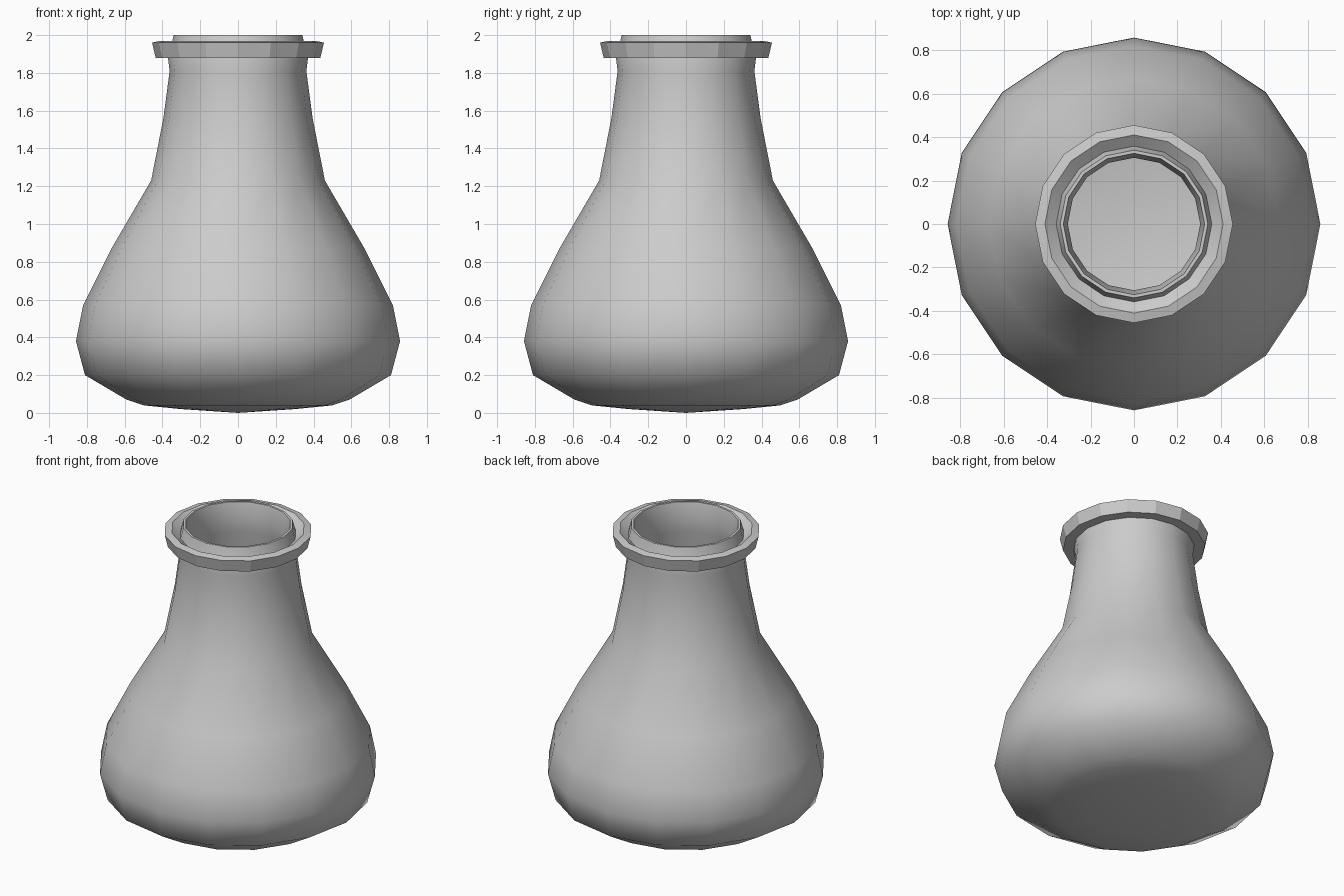
import bpy, bmesh, math

if "Cube" in bpy.data.objects:
    bpy.data.objects.remove(bpy.data.objects["Cube"])


def lathe(name, profile, sides=16, closed=False, x=0.0, angle=30):
    """Spin an (r, z) profile round the z axis; r = 0 makes a pole."""
    bm = bmesh.new()
    rings = []
    for r, z in profile:
        if r == 0:
            rings.append([bm.verts.new((0, 0, z))] * sides)
        else:
            rings.append([bm.verts.new((r * math.cos(math.tau * i / sides),
                                        r * math.sin(math.tau * i / sides), z))
                          for i in range(sides)])
    pairs = list(zip(rings, rings[1:]))
    if closed:
        pairs.append((rings[-1], rings[0]))
    for a, b in pairs:
        for i in range(sides):
            j = (i + 1) % sides
            corners = list(dict.fromkeys((a[i], a[j], b[j], b[i])))
            bm.faces.new(corners)
    mesh = bpy.data.meshes.new(name)
    bm.to_mesh(mesh)
    bm.free()
    obj = bpy.data.objects.new(name, mesh)
    bpy.context.collection.objects.link(obj)
    obj.location.x = x
    bpy.ops.object.select_all(action='DESELECT')
    obj.select_set(True)
    bpy.context.view_layer.objects.active = obj
    bpy.ops.object.shade_smooth_by_angle(angle=math.radians(angle))
    return obj


# Flask shell: outer wall, raised lip, then inner wall down to the inner floor
lathe("flask_body", [
    (0, 0.0), (0.30, 0.02), (0.50, 0.04), (0.59, 0.07), (0.81, 0.20),
    (0.858, 0.38), (0.82, 0.57), (0.67, 0.87), (0.46, 1.23), (0.395, 1.56),
    (0.362, 1.81), (0.372, 1.89), (0.355, 1.94), (0.34, 2.0),
    (0.325, 2.0), (0.305, 1.90), (0.32, 1.80), (0.36, 1.56), (0.425, 1.23),
    (0.635, 0.87), (0.785, 0.57), (0.82, 0.38), (0.775, 0.22),
    (0.56, 0.10), (0.48, 0.07), (0, 0.05),
], angle=50)

# Flared collar ring round the mouth
lathe("mouth_rim", [
    (0.36, 1.88), (0.436, 1.88), (0.455, 1.96), (0.41, 1.97), (0.345, 1.92),
], closed=True, angle=20)
